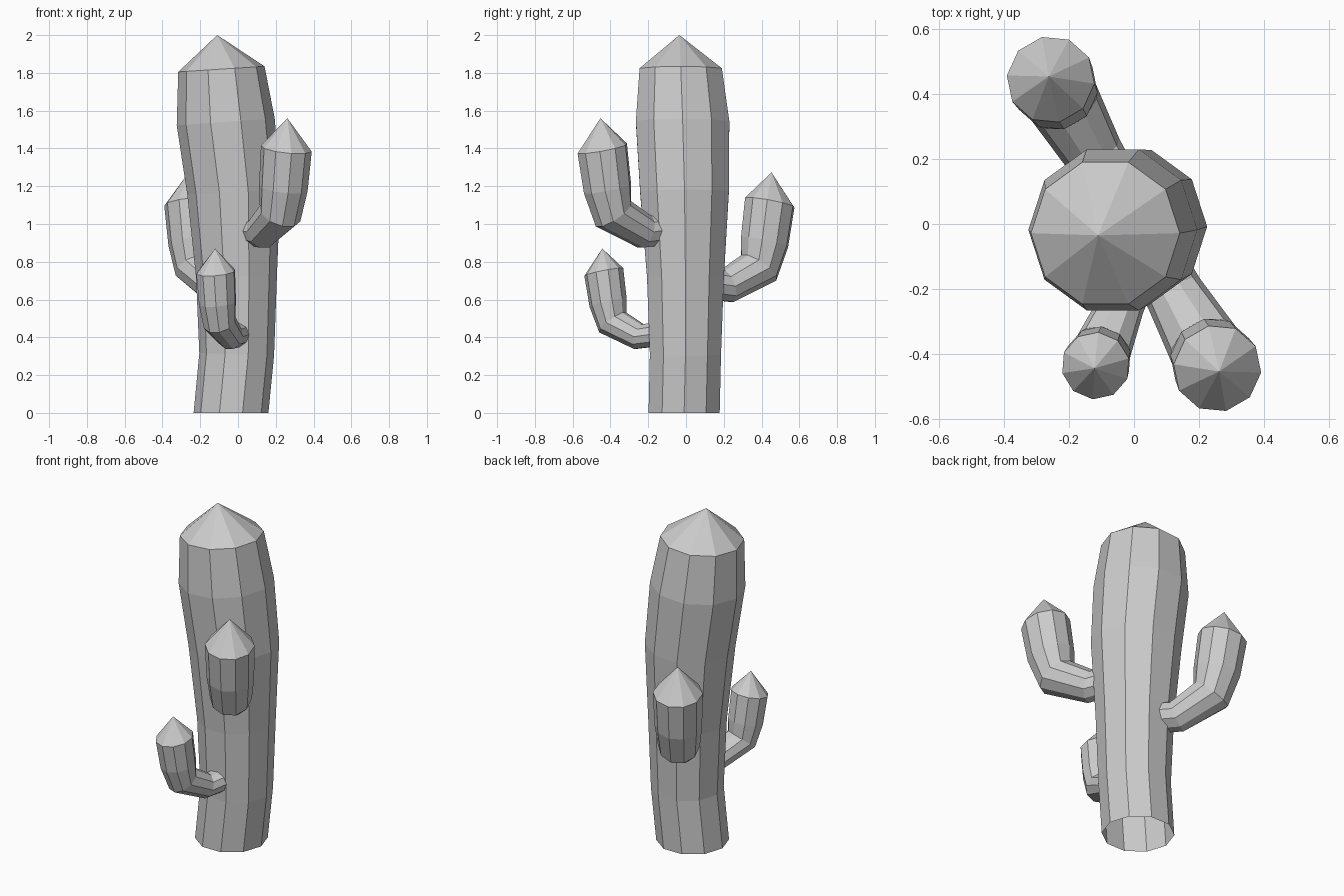
import bpy, bmesh
from math import sin, cos, radians, tau
from mathutils import Matrix, Vector

if "Cube" in bpy.data.objects:
    bpy.data.objects.remove(bpy.data.objects["Cube"])

SIDES = 10


def loft(name, rings, tip, matrix=Matrix(), phase=0.0):
    """Skin rings (x, y, z, radius, lean toward +x in degrees), closing at a pointed tip."""
    bm = bmesh.new()
    loops = []
    for x, y, z, r, lean in rings:
        a = radians(lean)
        u, v = Vector((cos(a), 0, -sin(a))), Vector((0, 1, 0))
        loops.append([bm.verts.new(Vector((x, y, z))
                      + r * (cos(t) * u + sin(t) * v))
                      for t in (phase + tau * i / SIDES for i in range(SIDES))])
    for lo, hi in zip(loops, loops[1:]):
        for i in range(SIDES):
            j = (i + 1) % SIDES
            bm.faces.new((lo[i], lo[j], hi[j], hi[i]))
    top = bm.verts.new(tip)
    for i in range(SIDES):
        bm.faces.new((loops[-1][i], loops[-1][(i + 1) % SIDES], top))
    bm.transform(matrix)
    mesh = bpy.data.meshes.new(name)
    bm.to_mesh(mesh)
    bm.free()
    obj = bpy.data.objects.new(name, mesh)
    bpy.context.collection.objects.link(obj)
    return obj


# Trunk: gently curved, open underneath, widest near the top
loft("trunk", [
    (-0.037, -0.010, 0.00, 0.198, 0),
    (-0.007, -0.003, 0.31, 0.198, 2),
    (-0.008, -0.003, 0.72, 0.214, -1),
    (-0.022, -0.008, 1.17, 0.247, -3),
    (-0.065, -0.018, 1.54, 0.260, -4),
    (-0.088, -0.028, 1.82, 0.229, -3.7),
], (-0.11, -0.035, 2.0))

# Arms: one upturned profile in its own x-z plane, turned and scaled into place
ARM = [
    (0.12, 0, 0.975, 0.088, 86),
    (0.25, 0, 0.958, 0.092, 72),
    (0.445, 0, 1.055, 0.115, 38),
    (0.480, 0, 1.19, 0.130, 13),
    (0.512, 0, 1.40, 0.136, 12),
]
ARM_TIP = (0.523, 0, 1.56)

for name, angle, scale, place in (
        ("front_right_arm", -60, 1.0, (0, 0, 0)),
        ("back_left_arm", 120, 1.0, (0, 0, -0.287)),
        ("front_left_arm", -113, 0.775, (0.037, -0.07, -0.339))):
    m = (Matrix.Translation(place) @ Matrix.Rotation(radians(angle), 4, 'Z')
         @ Matrix.Scale(scale, 4))
    loft(name, ARM, ARM_TIP, m, radians(18))
